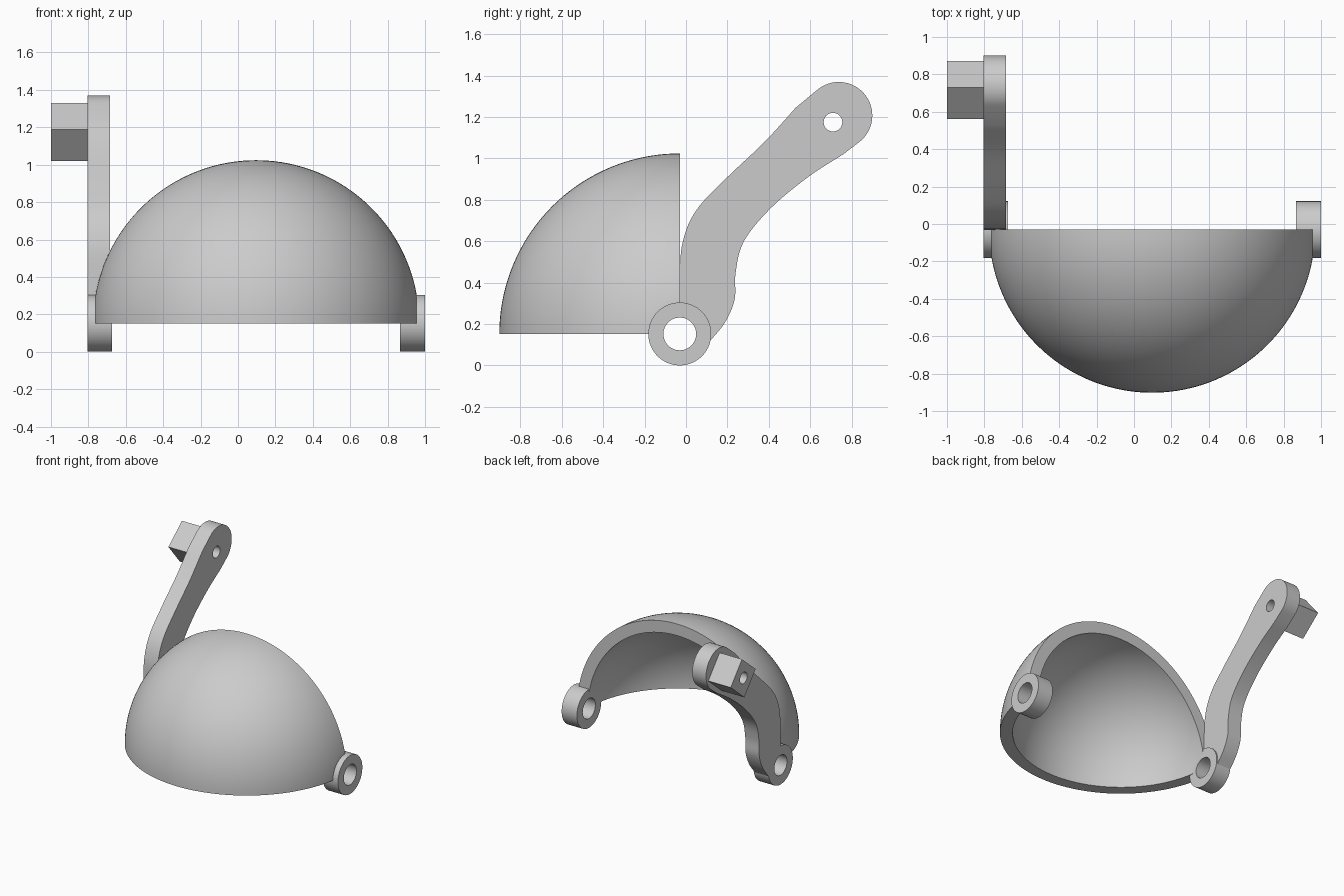
import bpy
import bmesh
from math import acos, cos, pi, sin
from mathutils import Matrix, Vector

cube = bpy.data.objects.get("Cube")
if cube:
    bpy.data.objects.remove(cube)

grey = bpy.data.materials.new("plain_grey")
grey.use_nodes = True
grey.diffuse_color = (0.6, 0.6, 0.6, 1)
grey.node_tree.nodes["Principled BSDF"].inputs["Base Color"].default_value = grey.diffuse_color

PIVOT = Vector((0.097, -0.03, 0.152))   # hinge axis, at the dome centre
BOLT = Vector((0, 0.71, 1.175))         # hole at the top of the arm


def make(name, bm):
    bmesh.ops.recalc_face_normals(bm, faces=bm.faces)
    mesh = bpy.data.meshes.new(name)
    bm.to_mesh(mesh)
    bm.free()
    mesh.materials.append(grey)
    obj = bpy.data.objects.new(name, mesh)
    bpy.context.collection.objects.link(obj)
    return obj


def slab(name, profile, x0, x1):
    """Extrude a closed (y, z) profile from x0 to x1."""
    bm = bmesh.new()
    face = bm.faces.new([bm.verts.new((x0, y, z)) for y, z in profile])
    out = bmesh.ops.extrude_face_region(bm, geom=[face])["geom"]
    moved = [v for v in out if isinstance(v, bmesh.types.BMVert)]
    bmesh.ops.translate(bm, verts=moved, vec=(x1 - x0, 0, 0))
    return make(name, bm)


def arc(centre, r, start, end, n):
    """Points (y, z) on an arc about a centre."""
    angles = [start + (end - start) * i / n for i in range(n + 1)]
    return [(centre.y + r * cos(a), centre.z + r * sin(a)) for a in angles]


def disc(name, centre, r, x0, x1, n=64):
    return slab(name, arc(centre, r, 0, 2 * pi, n)[:-1], x0, x1)


def smooth_path(points, steps=6):
    """Catmull-Rom curve through the points."""
    p = [Vector(q) for q in points]
    p = [2 * p[0] - p[1]] + p + [2 * p[-1] - p[-2]]
    path = []
    for a, b, c, d in zip(p, p[1:], p[2:], p[3:]):
        for i in range(steps):
            t = i / steps
            path.append((2 * b + (c - a) * t + (2 * a - 5 * b + 4 * c - d) * t ** 2
                         + (3 * b - a - 3 * c + d) * t ** 3) / 2)
    return path + [p[-2]]


def cut(obj, cutter):
    mod = obj.modifiers.new("hole", "BOOLEAN")
    mod.operation = "DIFFERENCE"
    mod.solver = "EXACT"
    mod.object = cutter
    bpy.context.view_layer.objects.active = obj
    bpy.ops.object.modifier_apply(modifier=mod.name)


# Dome: quarter-sphere shell with flat ends, its section swept about the hinge axis
R, INNER, FLAT, N = 0.872, 0.78, 0.86, 72
tilt = acos(FLAT / R)
section = [(FLAT, 0)]
for i in range(N + 1):
    a = tilt + (pi - 2 * tilt) * i / N
    section.append((R * cos(a), R * sin(a)))
section.append((-FLAT, 0))
section += [(-INNER * cos(pi * i / N), INNER * sin(pi * i / N)) for i in range(N + 1)]

bm = bmesh.new()
STEPS = 36
rings = []
for s in range(STEPS + 1):
    turn = Matrix.Rotation(pi / 2 * s / STEPS, 3, "X")
    rings.append([bm.verts.new(PIVOT + turn @ Vector((x, 0, z))) for x, z in section])
for lower, upper in zip(rings, rings[1:]):
    for i in range(len(section)):
        j = (i + 1) % len(section)
        if section[i][1] > 1e-6 or section[j][1] > 1e-6:
            bm.faces.new((lower[i], lower[j], upper[j], upper[i]))
bm.faces.new(rings[0])
bm.faces.new(rings[-1])
bmesh.ops.remove_doubles(bm, verts=bm.verts, dist=1e-5)
dome = make("dome_shell", bm)
# the sweep turns toward the front
if max(v.co.y for v in dome.data.vertices) > 0:
    dome.data.transform(Matrix.Translation((0, 2 * PIVOT.y, 0)) @ Matrix.Scale(-1, 4, (0, 1, 0)))
    dome.data.flip_normals()

# Hinge rings
hub_right = disc("right_hinge_ring", PIVOT, 0.152, -0.805, -0.675)
hub_left = disc("left_hinge_ring", PIVOT, 0.152, 0.867, 1)

# Curved arm with a round head
head = Vector((0, 0.738, 1.207))
front_edge = smooth_path([(-0.03, 0.1), (-0.03, 0.42), (-0.015, 0.6), (0.05, 0.75),
                          (0.19, 0.9), (0.38, 1.08), (0.53, 1.245)])
back_edge = smooth_path([(0.76, 1.02), (0.59, 0.91), (0.41, 0.76), (0.28, 0.6),
                         (0.24, 0.45), (0.235, 0.32), (0.19, 0.21), (0.11, 0.11)])
arm = slab("lever_arm", front_edge + arc(head, 0.162, 2.3, -0.95, 32) + back_edge,
           -0.805, -0.685)

# Square peg on the outer side of the arm
peg = slab("square_peg", arc(Vector((0, 0.716, 1.175)), 0.156, 0, 2 * pi, 4)[:-1], -1, -0.8)
peg.data.transform(Matrix.Translation(BOLT) @ Matrix.Rotation(-0.09, 4, "X")
                   @ Matrix.Translation(-BOLT))

# Through holes
pin = disc("pin_cutter", PIVOT, 0.079, -1.2, 1.2)
bolt = disc("bolt_cutter", BOLT, 0.045, -1.2, -0.5, 32)
for part in (dome, hub_right, hub_left, arm):
    cut(part, pin)
for part in (arm, peg):
    cut(part, bolt)
for helper in (pin, bolt):
    bpy.data.objects.remove(helper)

# Smooth shading with sharp edges kept
bpy.ops.object.select_all(action="DESELECT")
for part in (dome, hub_right, hub_left, arm, peg):
    part.select_set(True)
bpy.context.view_layer.objects.active = dome
bpy.ops.object.shade_smooth_by_angle(angle=pi / 6)
